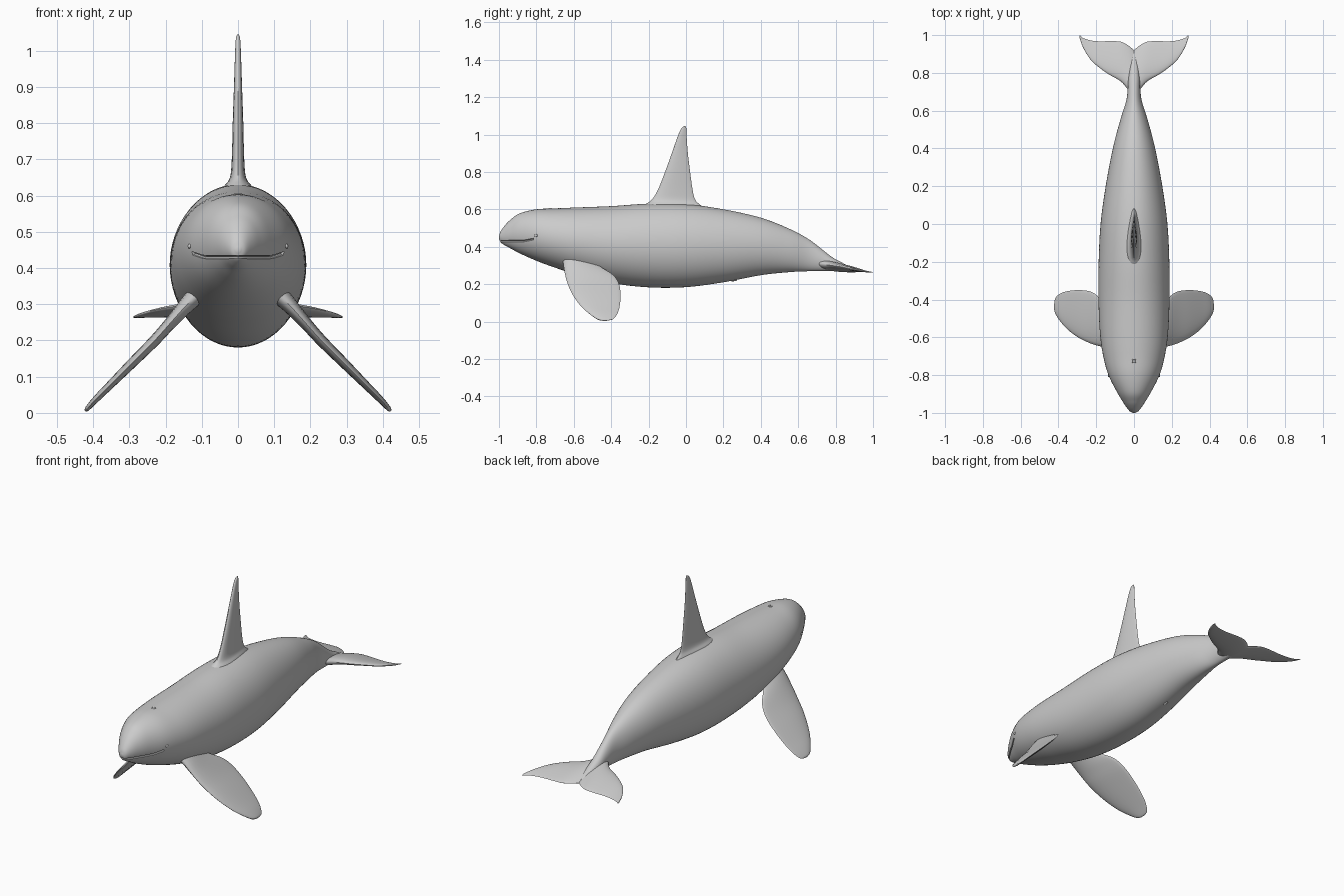
import bpy, bmesh, math
from mathutils import Vector

cube = bpy.data.objects.get("Cube")
if cube:
    bpy.data.objects.remove(cube, do_unlink=True)

grey = bpy.data.materials.new("soft_grey")
grey.use_nodes = True
grey.diffuse_color = (0.6, 0.6, 0.6, 1)
grey.node_tree.nodes["Principled BSDF"].inputs["Base Color"].default_value = (0.6, 0.6, 0.6, 1)


def resample(stations, steps):
    """Catmull-Rom interpolation through rows of numbers."""
    pts = [Vector(s) for s in stations]
    pts = [2 * pts[0] - pts[1]] + pts + [2 * pts[-1] - pts[-2]]
    out = []
    for a, b, c, d in zip(pts, pts[1:], pts[2:], pts[3:]):
        for i in range(steps):
            t = i / steps
            out.append(0.5 * (2 * b + (c - a) * t + (2 * a - 5 * b + 4 * c - d) * t ** 2
                              + (3 * b - a - 3 * c + d) * t ** 3))
    return out + [pts[-2]]


def finish(obj, angle=40):
    obj.data.materials.clear()
    obj.data.materials.append(grey)
    bpy.ops.object.select_all(action='DESELECT')
    obj.select_set(True)
    bpy.context.view_layer.objects.active = obj
    bpy.ops.object.shade_smooth_by_angle(angle=math.radians(angle))


def loft(name, rings):
    """Skin a list of closed rings and cap both ends."""
    bm = bmesh.new()
    loops = [[bm.verts.new(p) for p in ring] for ring in rings]
    n = len(rings[0])
    for a, b in zip(loops, loops[1:]):
        for i in range(n):
            j = (i + 1) % n
            bm.faces.new((a[i], a[j], b[j], b[i]))
    bm.faces.new(loops[0])
    bm.faces.new(loops[-1])
    bmesh.ops.recalc_face_normals(bm, faces=bm.faces)
    mesh = bpy.data.meshes.new(name)
    bm.to_mesh(mesh)
    bm.free()
    obj = bpy.data.objects.new(name, mesh)
    bpy.context.collection.objects.link(obj)
    finish(obj)
    return obj


def blade(name, stations, normal, side=1, segments=24):
    """Fin from rows of leading point, trailing point and half thickness."""
    rings = []
    for row in resample(stations, 5):
        lead, trail = Vector(row[0:3]), Vector(row[3:6])
        mid, half = (lead + trail) / 2, (lead - trail) / 2
        ring = []
        for i in range(segments):
            a = math.tau * i / segments
            fat = row[6] * math.sin(a) * (0.8 + 0.35 * math.cos(a))
            p = mid + half * math.cos(a) + Vector(normal).normalized() * fat
            ring.append((p.x * side, p.y, p.z))
        rings.append(ring)
    return loft(name, rings)


# Body: y, top, bottom, half width
body_rows = resample([
    (-1.0, .456, .444, .006), (-.992, .48, .425, .022), (-.97, .512, .408, .04),
    (-.94, .543, .392, .06), (-.89, .578, .365, .09), (-.8, .6, .325, .135),
    (-.7, .605, .288, .163), (-.58, .61, .25, .18), (-.4, .617, .206, .188),
    (-.2, .63, .183, .187), (0, .627, .184, .177), (.2, .6, .21, .15),
    (.4, .555, .248, .112), (.55, .497, .264, .073), (.65, .444, .269, .042),
    (.72, .392, .27, .033), (.78, .345, .27, .03), (.84, .312, .268, .024),
    (.9, .282, .266, .01)], 6)
rings = []
for y, top, bottom, width in body_rows:
    mid, half = (top + bottom) / 2, (top - bottom) / 2
    rings.append([(width * math.cos(math.tau * i / 64), y, mid + half * math.sin(math.tau * i / 64))
                  for i in range(64)])
body = loft("body", rings)


def skin_x(y, z):
    """Half width of the body at a given length and height."""
    row = min(body_rows, key=lambda r: abs(r[0] - y))
    mid, half = (row[1] + row[2]) / 2, (row[1] - row[2]) / 2
    return row[3] * math.sqrt(max(0, 1 - ((z - mid) / half) ** 2))


# Mouth groove: a thin tube along the head cuts the body
side = []
for row in body_rows:
    if -.993 < row[0] < -.81:
        z = .43 + .012 * max(0, (row[0] + .87) / .06)
        side.append((skin_x(row[0], z), row[0], z))
path = [(-x, y, z) for x, y, z in reversed(side)] + [(0, -1.0, .43)] + side
tube = []
for k, p in enumerate(path):
    tangent = Vector(path[min(k + 1, len(path) - 1)]) - Vector(path[max(k - 1, 0)])
    out = tangent.cross(Vector((0, 0, 1))).normalized()
    tube.append([Vector(p) + out * .009 * math.cos(math.tau * i / 8)
                 + Vector((0, 0, .005 * math.sin(math.tau * i / 8))) for i in range(8)])
cutter = loft("mouth_cutter", tube)
cutter.hide_render = True
cut = body.modifiers.new("mouth", 'BOOLEAN')
cut.operation = 'DIFFERENCE'
cut.solver = 'EXACT'
cut.object = cutter
bpy.context.view_layer.objects.active = body
bpy.ops.object.modifier_apply(modifier=cut.name)
bpy.data.objects.remove(cutter, do_unlink=True)
finish(body)

# Dorsal fin: height, leading y, trailing y, half thickness
dorsal = [(.59, -.27, .12, .07), (.625, -.22, .075, .045), (.65, -.185, .05, .026),
          (.7, -.152, .036, .02), (.8, -.112, .022, .017), (.9, -.076, .01, .013),
          (.98, -.048, .004, .01), (1.02, -.032, .002, .008), (1.038, -.02, .001, .006),
          (1.045, -.008, -.002, .002)]
blade("dorsal_fin", [(0, a, z, 0, b, z, t) for z, a, b, t in dorsal], (1, 0, 0))

# Flippers: x, z, leading y, trailing y, half thickness
flipper = [(.09, .35, -.66, -.5, .035), (.14, .3, -.655, -.465, .026), (.185, .25, -.646, -.39, .02),
           (.23, .2, -.632, -.358, .018), (.29, .14, -.604, -.35, .016), (.35, .08, -.56, -.355, .013),
           (.39, .04, -.515, -.368, .011), (.415, .013, -.475, -.39, .008), (.422, .005, -.445, -.42, .003)]
# Flukes: x, leading y and z, trailing y and z, half thickness
fluke = [(0, .68, .315, .92, .268, .03), (.03, .71, .31, .945, .268, .027),
         (.07, .755, .303, .965, .267, .022), (.13, .79, .298, .968, .266, .016),
         (.18, .825, .293, .967, .265, .012), (.23, .87, .284, .972, .264, .008),
         (.27, .935, .273, .985, .263, .005), (.288, .985, .266, 1.0, .263, .002)]
for label, s in (("left", 1), ("right", -1)):
    blade(label + "_flipper", [(x, a, z, x, b, z, t) for x, z, a, b, t in flipper], (1, 0, 1), s)
    blade(label + "_fluke", [(x, a, az, x, b, bz, t) for x, a, az, b, bz, t in fluke], (0, 0, 1), s)
    # Eye
    bpy.ops.mesh.primitive_uv_sphere_add(segments=16, ring_count=10, radius=1,
                                         location=(s * (skin_x(-.8, .46) - .002), -.8, .46))
    eye = bpy.context.object
    eye.name = label + "_eye"
    eye.scale = (.006, .011, .007)
    finish(eye)

# Blowhole rim and belly slit
bpy.ops.mesh.primitive_torus_add(major_radius=.009, minor_radius=.003, major_segments=20,
                                 minor_segments=8, location=(0, -.725, .603))
bpy.context.object.name = "blowhole"
finish(bpy.context.object)
bpy.ops.mesh.primitive_uv_sphere_add(segments=16, ring_count=10, radius=1, location=(0, .25, .221))
slit = bpy.context.object
slit.name = "belly_slit"
slit.scale = (.006, .022, .006)
finish(slit)
